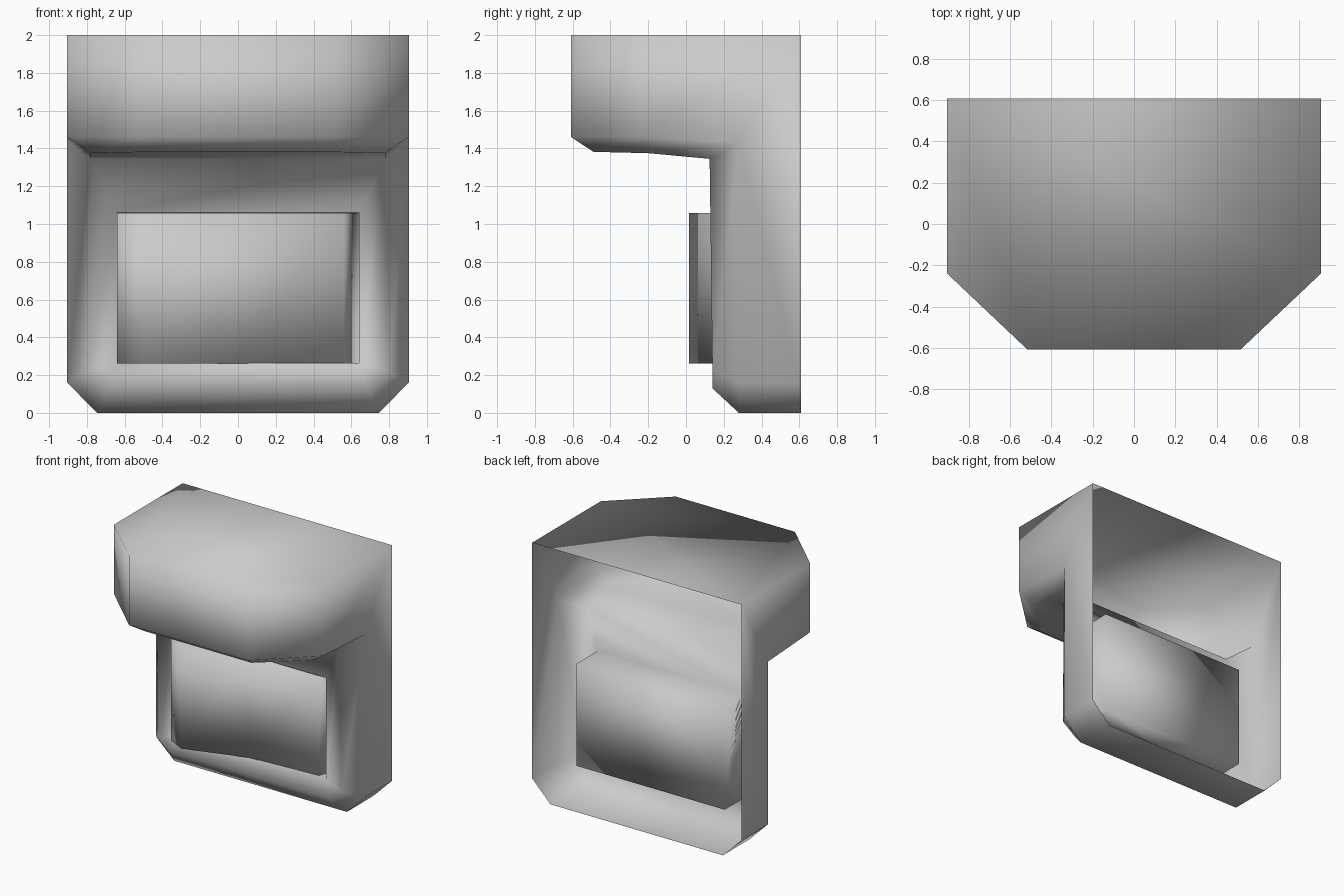
import bpy, bmesh

cube = bpy.data.objects.get("Cube")
if cube:
    bpy.data.objects.remove(cube, do_unlink=True)

grey = bpy.data.materials.new("plain_grey")
grey.use_nodes = True
grey.diffuse_color = (0.6, 0.6, 0.6, 1)
shader = grey.node_tree.nodes["Principled BSDF"]
shader.inputs["Base Color"].default_value = grey.diffuse_color
shader.inputs["Roughness"].default_value = 0.7


def finish(name, bm):
    bmesh.ops.recalc_face_normals(bm, faces=bm.faces)
    for f in bm.faces:
        f.smooth = True
    mesh = bpy.data.meshes.new(name)
    bm.to_mesh(mesh)
    bm.free()
    mesh.materials.append(grey)
    obj = bpy.data.objects.new(name, mesh)
    bpy.context.collection.objects.link(obj)


def prism(name, outline, low, high):
    """Upright prism over a plan outline."""
    bm = bmesh.new()
    base = [bm.verts.new((x, y, low)) for x, y in outline]
    top = [bm.verts.new((x, y, high)) for x, y in outline]
    n = len(outline)
    for i in range(n):
        j = (i + 1) % n
        bm.faces.new((base[i], base[j], top[j], top[i]))
    bm.faces.new(base)
    bm.faces.new(top)
    finish(name, bm)


# Corner points of the left half of the hollow housing
points = {
    "top_back": (0.904, 0.608, 2), "top_side": (0.904, -0.24, 2), "top_front": (0.515, -0.608, 2),
    "hood_side": (0.904, -0.24, 1.46), "hood_front": (0.515, -0.608, 1.46),
    "neck": (0.904, 0.28, 1.43),
    "under_back": (0.78, 0.125, 1.345), "under_side": (0.78, -0.2, 1.375),
    "under_front": (0.46, -0.49, 1.382),
    "foot_back": (0.904, 0.608, 0.16), "foot_front": (0.904, 0.28, 0.16),
    "base_back": (0.745, 0.608, 0), "base_front": (0.745, 0.28, 0),
    "rim_side": (0.8, 0.14, 0.22), "rim_base": (0.68, 0.14, 0.13),
    "hole_top": (0.64, 0.17, 1.06), "hole_base": (0.64, 0.17, 0.265),
    "pocket_top": (0.64, 0.44, 1.06), "pocket_base": (0.64, 0.44, 0.265),
}

# Faces lying on one side, copied to the other
side_faces = [
    "top_back top_side hood_side neck foot_front foot_back",
    "top_side top_front hood_front hood_side",
    "hood_side hood_front under_front under_side",
    "neck hood_side under_side under_back",
    "neck under_back rim_side foot_front",
    "foot_back foot_front base_front base_back",
    "foot_front rim_side rim_base base_front",
    "under_back hole_top hole_base rim_side",
    "rim_side hole_base rim_base",
    "hole_top pocket_top pocket_base hole_base",
]
# Faces reaching across the middle, given by their left edge
cross_faces = [
    "top_back top_side top_front",
    "top_front hood_front",
    "hood_front under_front",
    "under_front under_side",
    "under_side under_back",
    "under_back hole_top",
    "hole_base rim_base",
    "rim_base base_front",
    "base_front base_back",
    "hole_top pocket_top",
    "pocket_top pocket_base",
    "pocket_base hole_base",
]

bm = bmesh.new()
left = {k: bm.verts.new(p) for k, p in points.items()}
right = {k: bm.verts.new((-p[0], p[1], p[2])) for k, p in points.items()}
for names in side_faces:
    keys = names.split()
    bm.faces.new([left[k] for k in keys])
    bm.faces.new([right[k] for k in reversed(keys)])
for names in cross_faces:
    keys = names.split()
    bm.faces.new([left[k] for k in keys] + [right[k] for k in reversed(keys)])
finish("hooded_housing", bm)

# Bent screen block that stands proud on the right and sinks in on the left
prism("bent_screen",
      [(-0.64, 0.435), (-0.64, 0.085), (-0.5, 0.015),
       (-0.02, 0.165), (0.56, 0.2), (0.635, 0.435)],
      0.262, 1.058)
